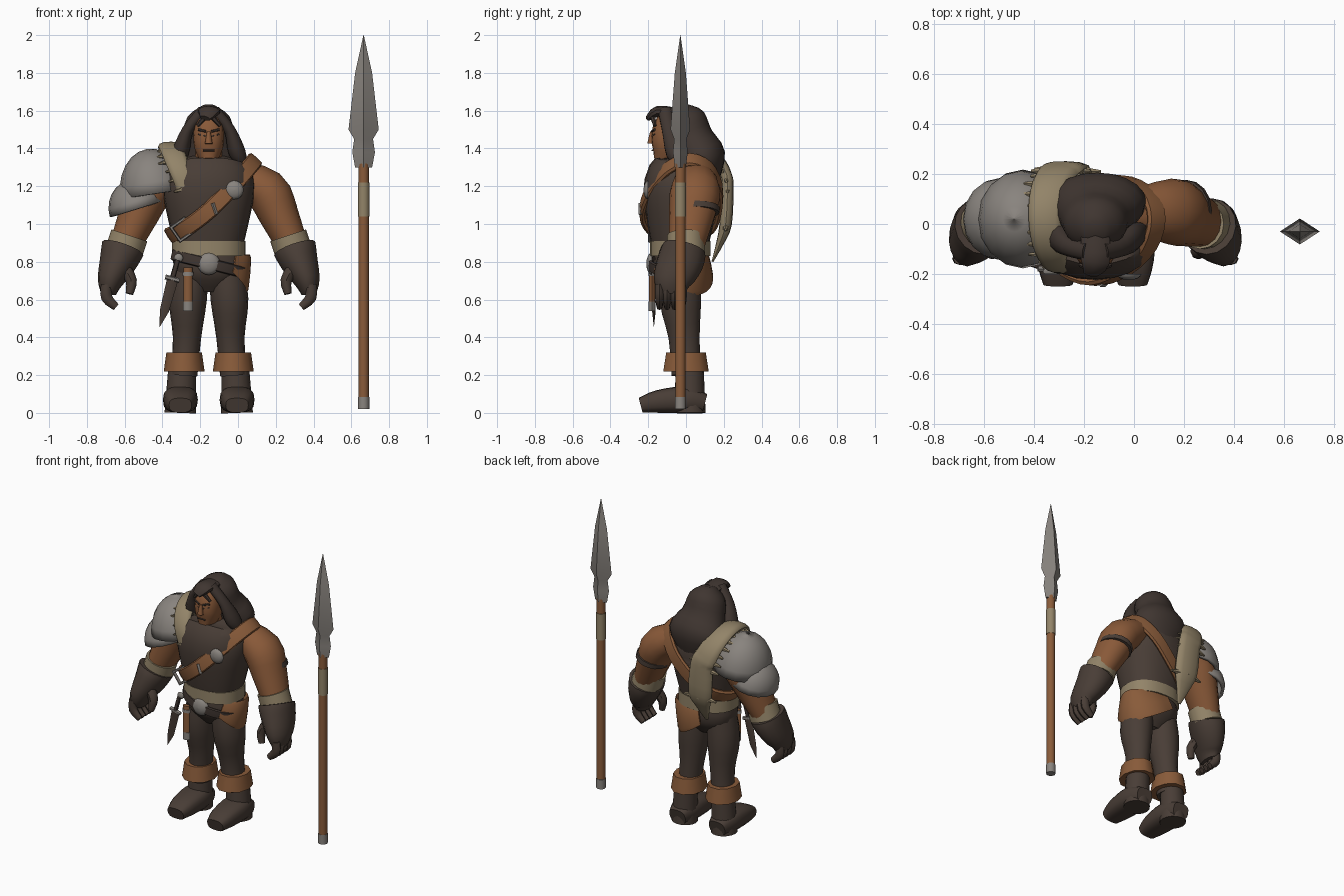
import bpy, bmesh, math, random
from math import sin, cos, pi, tau
from mathutils import Vector

random.seed(4)
cube = bpy.data.objects.get("Cube")
if cube:
    bpy.data.objects.remove(cube)

CENTRE = -.155  # the figure stands left of the origin, its spear right of it
X, Y = Vector((1, 0, 0)), Vector((0, 1, 0))


def material(name, *rgb):
    mat = bpy.data.materials.new(name)
    mat.use_nodes = True
    mat.diffuse_color = (*rgb, 1)
    mat.node_tree.nodes["Principled BSDF"].inputs["Base Color"].default_value = (*rgb, 1)
    return mat


SKIN = material("tan skin", .25, .1, .04)
LEATHER = material("orange leather", .25, .105, .042)
CLOTH = material("brown cloth", .066, .047, .037)
HAIR = material("dark hair", .05, .036, .03)
FUR = material("pale fur", .29, .23, .14)
METAL = material("grey metal", .25, .23, .21)


def smooth_path(rings, sub, closed):
    """Add rings along a spline through the given ones."""
    count, result = len(rings), []
    if sub == 1:
        return rings

    def pick(i):
        return rings[i % count] if closed else rings[max(0, min(count - 1, i))]

    for i in range(count if closed else count - 1):
        before, start, end, after = (pick(i + k) for k in (-1, 0, 1, 2))
        for step in range(sub):
            t = step / sub
            result.append([b + t / 2 * (c - a + t * (2 * a - 5 * b + 4 * c - d + t * (3 * (b - c) + d - a)))
                           for a, b, c, d in zip(before, start, end, after)])
    return result if closed else result + [rings[-1]]


def loft(name, path, widths, mat, flat=1, side=1, sides=16, ref=Y, power=2, sub=3,
         closed=False, hub=None, open_end=False):
    """Sweep a rounded section along a path. Flat is depth over width, one value or start and end.
    Depth points along ref, or away from a hub at that height on the body axis."""
    first, last = flat if isinstance(flat, tuple) else (flat, flat)
    rings = smooth_path([(*p, w) for p, w in zip(path, widths)], sub, closed)
    points = [Vector((CENTRE + side * x, y, z)) for x, y, z, w in rings]
    bm, loops, count = bmesh.new(), [], len(points)
    for i, point in enumerate(points):
        if closed:
            tangent = points[(i + 1) % count] - points[i - 1]
        else:
            tangent = points[min(i + 1, count - 1)] - points[max(i - 1, 0)]
        tangent.normalize()
        deep = point - Vector((CENTRE, 0, hub)) if hub else ref
        deep = (deep - tangent * deep.dot(tangent)).normalized()
        wide = deep.cross(tangent)
        width = max(rings[i][-1], .001)
        depth = width * (first + (last - first) * i / (count - 1))
        loop = []
        for k in range(sides):
            c, s = (math.copysign(abs(v) ** (2 / power), v)
                    for v in (cos(tau * k / sides), sin(tau * k / sides)))
            loop.append(bm.verts.new(point + wide * c * width + deep * s * depth))
        loops.append(loop)
    for i in range(count if closed else count - 1):
        low, high = loops[i], loops[(i + 1) % count]
        for k in range(sides):
            j = (k + 1) % sides
            bm.faces.new((low[k], low[j], high[j], high[k]))
    if not closed and not open_end:
        bm.faces.new(loops[0])
        bm.faces.new(loops[-1])
    bmesh.ops.recalc_face_normals(bm, faces=bm.faces)
    for face in bm.faces:
        face.smooth = True
    for edge in bm.edges:
        edge.smooth = edge.calc_face_angle(0) < pi / 4
    mesh = bpy.data.meshes.new(name)
    bm.to_mesh(mesh)
    bm.free()
    mesh.materials.append(mat)
    ob = bpy.data.objects.new(name, mesh)
    bpy.context.collection.objects.link(ob)
    return ob


def rod(name, start, end, radius, mat, taper=1, **options):
    """Straight piece whose end is taper times as thick as its start."""
    loft(name, [start, end], [radius, radius * taper], mat, sub=1, **options)


def stud(name, x, y, z, radius, mat):
    """Domed round fitting facing the front."""
    steps = [k * pi / 8 for k in range(5)]
    loft(name, [(x, y - radius / 2 * sin(a), z) for a in steps], [radius * cos(a) for a in steps],
         mat, ref=X, sub=1)


def shell(name, x, z, radius, height, tilt):
    """Tilted hollow half dome."""
    steps = [k * pi / 12 for k in range(7)]
    path = [(x - height * sin(a) * sin(tilt), .02, z + height * sin(a) * cos(tilt)) for a in steps]
    ob = loft(name, path, [radius * cos(a) for a in steps], METAL, flat=1.1, sub=1, open_end=True)
    ob.modifiers.new("thickness", "SOLIDIFY").thickness = .02


def around(start, end, count):
    """Evenly spaced angles in degrees, given as radians."""
    return [math.radians(start + (end - start) * k / count) for k in range(count + 1)]


# Trunk
loft("tunic", [(0, -.03, .84), (0, -.03, 1), (0, -.02, 1.2), (0, .02, 1.3), (0, .03, 1.38)],
     [.17, .21, .245, .2, .06], CLOTH, flat=.83, sides=24, power=2.3)
rod("neckline", (-.05, -.15, 1.28), (.05, -.15, 1.28), .02, SKIN, sides=8)
loft("pelvis", [(0, -.03, .9), (0, -.03, .75), (0, -.03, .64)], [.17, .185, .08], CLOTH,
     flat=.75, sides=20, power=2.3)
rod("fur_waistband", (0, -.03, .83), (0, -.03, .91), .195, FUR, flat=.82, sides=24, power=2.3)

# Belt slung across the front, and the flap hanging behind the left hip
turn = around(-160, 0, 6)
loft("hip_belt", [(.2 * cos(a), .16 * sin(a) - .03, .79 - .05 * cos(a)) for a in turn],
     [.03 for a in turn], HAIR, flat=.4, sides=8, power=4, hub=.79)
turn = around(-50, 100, 6)
drops = [.05 + .06 * sin(pi * k / 6) for k in range(7)]
loft("hip_flap", [(.21 * cos(a), .16 * sin(a) - .03, .84 - h) for a, h in zip(turn, drops)],
     drops, LEATHER, flat=.1, sides=8, power=3, hub=.75)
stud("belt_buckle", 0, -.18, .79, .06, METAL)

# Chest strap, a slanting loop over the left shoulder and under the right arm
path = []
for a in around(0, 330, 11):
    reach = .225 + .02 * cos(a)
    path.append((reach * cos(a), reach * .9 * sin(a) + .05 * max(cos(a), 0) - .03,
                 1.07 + .2 * cos(a) + .07 * cos(a) ** 2))
loft("chest_strap", path, [.045 for p in path], LEATHER, flat=.35, sides=8, power=4,
     closed=True, hub=1.07)
stud("strap_stud", .135, -.2, 1.18, .05, METAL)
loft("strap_buckle", [(.06 * cos(a) - .14, -.19, .06 * sin(a) + .97) for a in around(80, 350, 3)],
     [.012] * 4, METAL, sides=6, sub=1, closed=True)
rod("strap_clip", (.02, -.24, 1.11), (.04, -.24, 1.05), .012, METAL, sides=4)

# Parts that come in pairs
for side, label in ((1, "left_"), (-1, "right_")):
    # Arm
    loft(label + "arm", [(.12, .05, 1.28), (.3, .05, 1.18), (.37, .03, 1.05), (.45, 0, .87)],
         [.07, .115, .105, .08], SKIN, flat=1.15, side=side)
    rod(label + "wrist_wrap", (.42, 0, .94), (.45, 0, .85), .1, FUR, side=side)
    # Gloved hand
    loft(label + "glove", [(.455, -.01, .87), (.48, -.03, .8), (.52, -.07, .7), (.53, -.07, .63)],
         [.115, .1, .07, .04], CLOTH, flat=(1, 1.7), side=side)
    for finger in range(4):
        y = -.02 - .04 * finger
        loft(label + "finger", [(.54, y, .68), (.54, y, .61), (.49, y, .56)], [.03, .03, .02],
             CLOTH, flat=.8, side=side, sides=8)
    loft(label + "thumb", [(.45, -.09, .77), (.41, -.11, .7), (.42, -.12, .63)], [.035, .03, .02],
         CLOTH, side=side, sides=8)
    # Leg and boot
    loft(label + "leg", [(.09, -.03, .8), (.11, -.03, .6), (.115, -.01, .4), (.13, 0, .2)],
         [.09, .1, .075, .07], CLOTH, flat=1.1, side=side)
    rod(label + "boot_cuff", (.13, 0, .32), (.13, 0, .22), .094, LEATHER, taper=1.15, flat=1.17,
        side=side, sides=10)
    rod(label + "boot_shaft", (.14, .02, .25), (.15, .02, 0), .073, CLOTH, taper=1.15, side=side)
    heights = [.05, .07, .06, .04]
    loft(label + "boot_foot", [(.15, y, h) for y, h in zip((.1, 0, -.15, -.24), heights)], heights,
         CLOTH, flat=(1.2, 1.5), side=side, ref=X, power=2.8)
    # Face features and the hair framing them
    for feature, z, thick in (("brow", 1.5, .007), ("eye", 1.475, .004)):
        rod(label + feature, (.015, -.18, z - .01), (.055, -.165, z), thick, HAIR, side=side, sides=6)
    loft(label + "side_lock", [(.03, -.11, 1.6), (.11, -.09, 1.5), (.15, -.05, 1.38), (.19, -.02, 1.3)],
         [.03, .03, .045, .02], HAIR, flat=1.3, side=side, sides=10)

rod("arm_strap", (.355, .055, 1.09), (.365, .055, 1.06), .108, CLOTH, flat=1.13)

# Head
rod("neck", (0, 0, 1.25), (0, -.06, 1.4), .085, SKIN, taper=.8)
loft("head", [(0, -.13, 1.33), (0, -.1, 1.4), (0, -.09, 1.5), (0, -.08, 1.59)],
     [.04, .075, .08, .05], SKIN, flat=1.1, power=2.4)
rod("nose", (0, -.18, 1.49), (0, -.185, 1.425), .01, SKIN, taper=2, sides=8)
rod("mouth", (-.03, -.178, 1.39), (.03, -.178, 1.39), .005, HAIR, sides=6)
loft("hair", [(0, -.03, 1.62), (0, -.01, 1.56), (0, .03, 1.45), (.01, .09, 1.33), (.01, .13, 1.22)],
     [.04, .115, .145, .195, .1], HAIR, flat=(1.1, .5), sides=20)
loft("forelock", [(0, -.05, 1.585), (0, -.15, 1.595), (-.02, -.2, 1.56)], [.03, .03, .015],
     HAIR, flat=2, ref=X, sides=10)
for edge in (-1, 1):
    rod("loose_lock", (0, -.18, 1.59), (edge * .06, -.165, 1.52), .018, HAIR, taper=.5, sides=6)

# Shoulder armour on the right, with a pelt arching over the shoulder and down the back
shell("upper_shoulder_plate", -.29, 1.16, .18, .24, .15)
shell("lower_shoulder_plate", -.38, 1.08, .15, .16, .3)
path = [(-.12 - .08 * sin(a), .02 - .2 * cos(a), 1.2 + .21 * sin(a)) for a in around(0, 180, 12)]
path += [(-.1, .21, 1), (-.1, .18, .9), (-.1, .14, .8)]
widths = [.02 + .001 * k for k in range(len(path) - 2)] + [.02, .005]
loft("fur_pelt", path, widths, FUR, flat=2.6, ref=X, sides=12, power=2.5)
for (x, y, z), width in zip(path[:-2], widths):
    for edge in (-1, 1):
        reach = edge * width * random.uniform(3, 4)
        rod("fur_tuft", (x, y, z - .01), (x + reach, y, z - .03), width, FUR, taper=.2, sides=6)

# Dagger and small knife at the right hip
stud("dagger_pommel", -.16, -.17, .82, .024, METAL)
rod("dagger_grip", (-.165, -.18, .81), (-.19, -.18, .72), .014, HAIR, sides=8)
rod("dagger_guard", (-.23, -.18, .72), (-.155, -.18, .7), .013, METAL, sides=6)
loft("dagger_blade", [(-.19, -.18, .71), (-.235, -.17, .54), (-.26, -.17, .455)], [.03, .024, 0],
     CLOTH, flat=.4, sides=4, sub=1)
for name, top, bottom, radius, mat in (("sheath", .77, .56, .024, LEATHER), ("collar", .745, .725, .03, METAL),
                                       ("tip", .59, .54, .027, METAL)):
    rod("knife_" + name, (-.11, -.18, top), (-.11, -.18, bottom), radius, mat, flat=.65, sides=8)

# Spear standing beside the figure
stand = .665 - CENTRE
for name, bottom, top, radius, mat in (("shaft", .03, 1.32, .028, LEATHER), ("foot", .02, .085, .03, METAL),
                                       ("grip_wrap", 1.04, 1.22, .031, FUR)):
    rod("spear_" + name, (stand, -.03, bottom), (stand, -.03, top), radius, mat, sides=10)
loft("spear_head", [(stand, -.03, z) for z in (1.3, 1.38, 1.45, 1.5, 1.8, 2)],
     [.045, .06, .05, .08, .045, 0], METAL, flat=.65, sides=4, sub=1)
